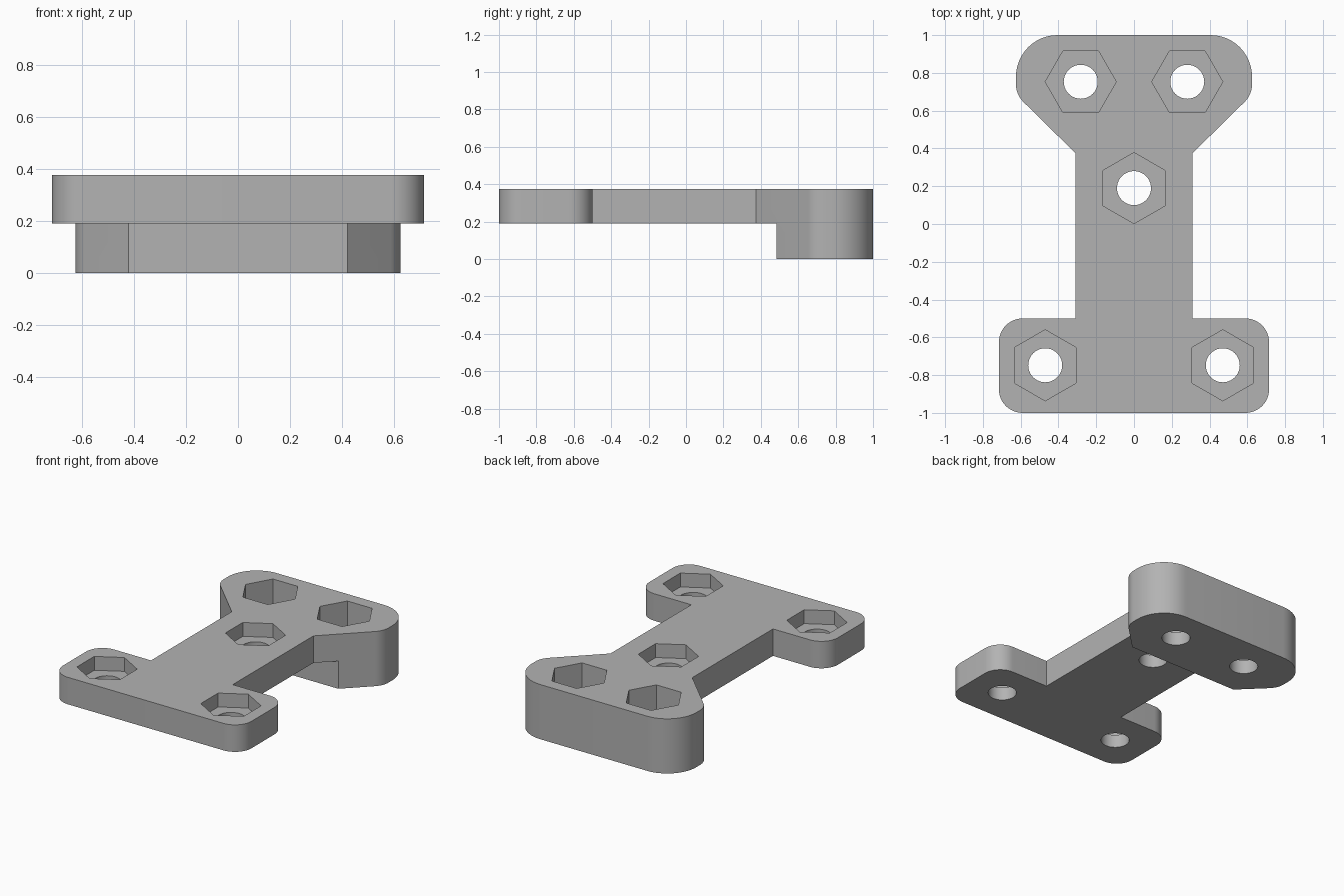
import bpy, bmesh, math
from mathutils import Vector

if "Cube" in bpy.data.objects:
    bpy.data.objects.remove(bpy.data.objects["Cube"])

HEIGHT = 0.375
PLATE_BOTTOM = 0.19
BLOCK_FRONT = 0.485

grey = bpy.data.materials.new("plain_grey")
grey.use_nodes = True
colour = (0.45, 0.45, 0.45, 1)
grey.diffuse_color = colour
grey.node_tree.nodes["Principled BSDF"].inputs["Base Color"].default_value = colour


def fillet(prev, corner, nxt, radius, steps=12):
    """Points of a rounded corner, or the corner itself when radius is zero."""
    p, c, n = Vector(prev), Vector(corner), Vector(nxt)
    if not radius:
        return [c]
    a, b = (p - c).normalized(), (n - c).normalized()
    half = a.angle(b) / 2
    centre = c + (a + b).normalized() * radius / math.sin(half)
    start = c + a * radius / math.tan(half) - centre
    end = c + b * radius / math.tan(half) - centre
    total = start.angle(end)
    return [centre + (start * math.sin((1 - t) * total) + end * math.sin(t * total)) / math.sin(total)
            for t in (i / steps for i in range(steps + 1))]


def prism(name, points, z0, z1):
    """Extrude a counter-clockwise outline from z0 to z1."""
    bm = bmesh.new()
    face = bm.faces.new([bm.verts.new((p[0], p[1], z0)) for p in points])
    side = bmesh.ops.extrude_face_region(bm, geom=[face])["geom"]
    bmesh.ops.translate(bm, vec=(0, 0, z1 - z0),
                        verts=[v for v in side if isinstance(v, bmesh.types.BMVert)])
    bmesh.ops.recalc_face_normals(bm, faces=bm.faces)
    mesh = bpy.data.meshes.new(name)
    bm.to_mesh(mesh)
    bm.free()
    mesh.materials.append(grey)
    obj = bpy.data.objects.new(name, mesh)
    bpy.context.collection.objects.link(obj)
    return obj


def ring(x, y, radius, sides, turn=0):
    angles = [turn + math.tau * i / sides for i in range(sides)]
    return [(x + radius * math.cos(a), y + radius * math.sin(a)) for a in angles]


def cut(body, cutter):
    cutter.hide_render = True
    mod = body.modifiers.new("cut", "BOOLEAN")
    mod.operation = "DIFFERENCE"
    mod.solver = "EXACT"
    mod.object = cutter
    bpy.context.view_layer.objects.active = body
    bpy.ops.object.modifier_apply(modifier=mod.name)
    bpy.data.objects.remove(cutter)


# Bracket outline: right half as (x, y, corner radius), then mirrored
half = [(0.715, -1, 0.125), (0.715, -0.5, 0.125), (0.31, -0.5, 0),
        (0.31, 0.375, 0), (0.625, 0.685, 0.13), (0.625, 1, 0.22)]
corners = half + [(-x, y, r) for x, y, r in reversed(half)]
outline = []
for i, (x, y, r) in enumerate(corners):
    outline += fillet(corners[i - 1][:2], (x, y), corners[(i + 1) % len(corners)][:2], r)
bracket = prism("bracket", outline, 0, HEIGHT)

# Relief under the plate, leaving the thick block at the back
relief = [(-1, -1.2), (1, -1.2), (1, BLOCK_FRONT), (-1, BLOCK_FRONT)]
cut(bracket, prism("relief_cutter", relief, -0.1, PLATE_BOTTOM))

# Bolt holes with hexagonal nut pockets: x, y, pocket floor, rotation
pockets = [(0, 0.19, 0.28, math.pi / 6)]
for s in (-1, 1):
    pockets += [(s * 0.47, -0.748, 0.28, math.pi / 6), (s * 0.282, 0.753, 0.095, 0)]
for x, y, floor, turn in pockets:
    cut(bracket, prism("nut_pocket_cutter", ring(x, y, 0.188, 6, turn), floor, HEIGHT + 0.1))
    cut(bracket, prism("bolt_hole_cutter", ring(x, y, 0.09, 40), -0.1, HEIGHT + 0.2))

# Smooth the rounded walls, keep the edges sharp
bpy.ops.object.select_all(action="DESELECT")
bracket.select_set(True)
bpy.context.view_layer.objects.active = bracket
bpy.ops.object.shade_smooth_by_angle(angle=math.radians(25))
